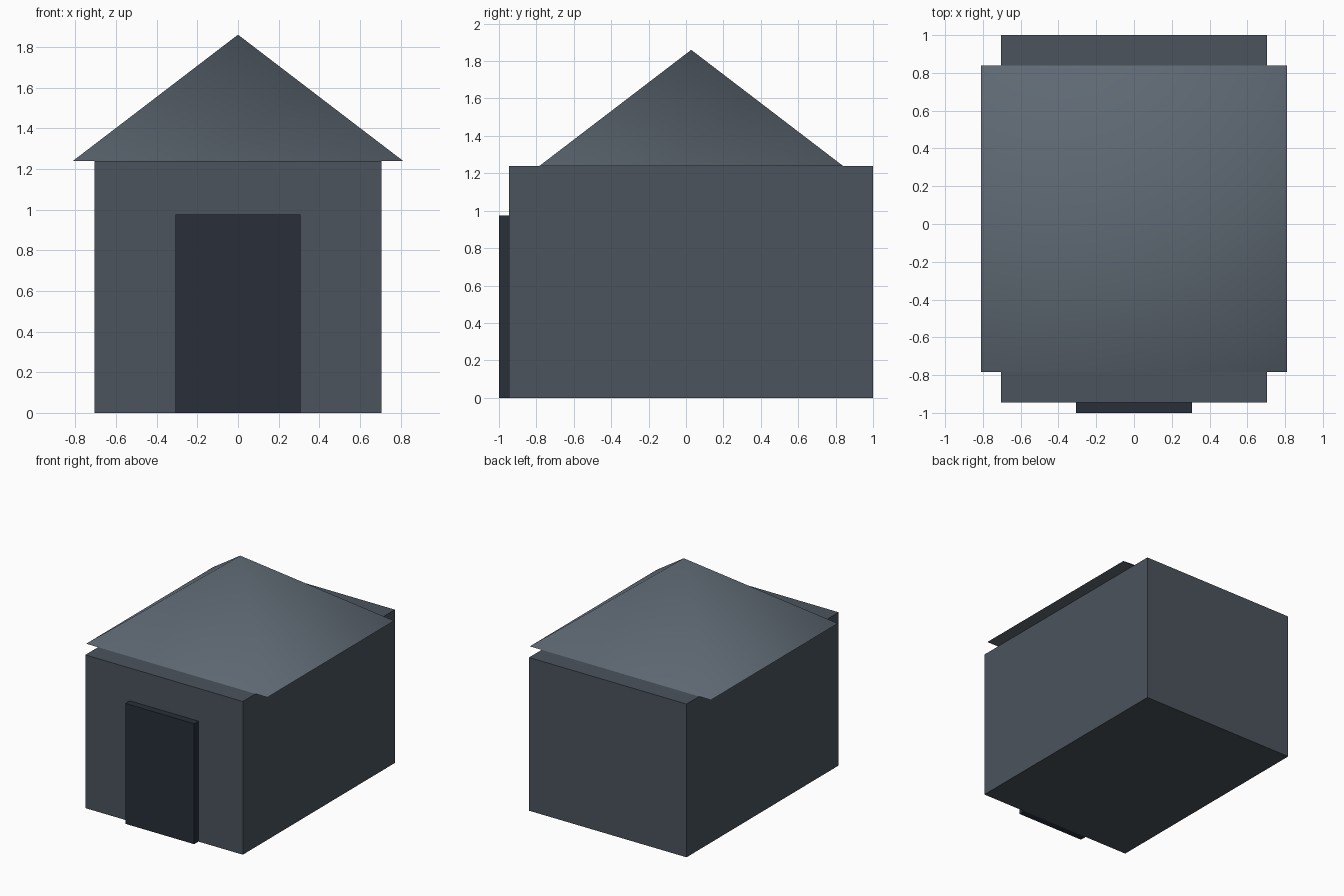
import bpy
from math import radians, sqrt

if "Cube" in bpy.data.objects:
    bpy.data.objects.remove(bpy.data.objects["Cube"])


def paint(obj, name, rgb):
    mat = bpy.data.materials.new(name)
    mat.diffuse_color = (*rgb, 1)
    mat.use_nodes = True
    mat.node_tree.nodes["Principled BSDF"].inputs["Base Color"].default_value = mat.diffuse_color
    obj.data.materials.append(mat)


def box(name, lo, hi):
    centre = [(a + b) / 2 for a, b in zip(lo, hi)]
    bpy.ops.mesh.primitive_cube_add(size=1, location=centre)
    obj = bpy.context.object
    obj.name = name
    obj.scale = [b - a for a, b in zip(lo, hi)]
    bpy.ops.object.transform_apply(location=False, rotation=False, scale=True)
    return obj


# Walls
walls = box("walls", (-0.705, -0.945, 0), (0.705, 1.0, 1.24))
paint(walls, "slate", (0.069, 0.087, 0.107))

# Door slab on the front wall
door = box("door", (-0.308, -1.0, 0), (0.308, -0.945, 0.975))
paint(door, "dark_slate", (0.021, 0.028, 0.042))

# Square pyramid roof, softly shaded across its hips
bpy.ops.mesh.primitive_cone_add(vertices=4, radius1=0.811 * sqrt(2), radius2=0,
                                depth=0.62, location=(0, 0.028, 1.55),
                                rotation=(0, 0, radians(45)))
roof = bpy.context.object
roof.name = "roof"
bpy.ops.object.transform_apply(location=False, rotation=True, scale=False)
bpy.ops.object.shade_smooth_by_angle(angle=radians(60))
paint(roof, "light_slate", (0.115, 0.143, 0.175))
